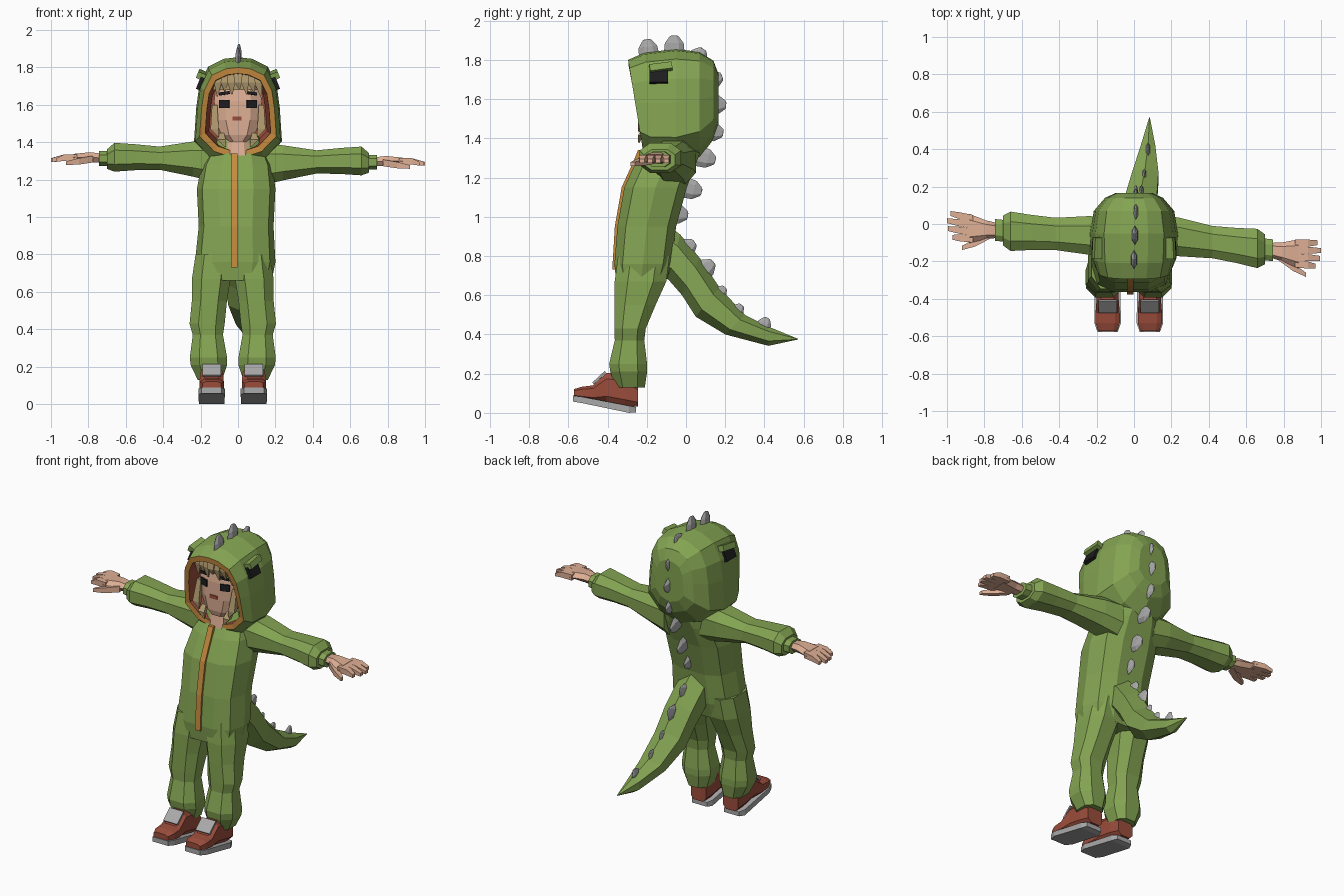
import bpy, bmesh, math
from mathutils import Vector, Matrix, Euler

if "Cube" in bpy.data.objects:
    bpy.data.objects.remove(bpy.data.objects["Cube"])


def material(name, r, g, b):
    m = bpy.data.materials.new(name)
    m.use_nodes = True
    m.diffuse_color = (r, g, b, 1)
    m.node_tree.nodes["Principled BSDF"].inputs["Base Color"].default_value = (r, g, b, 1)
    return m


GREEN = material("suit green", .23, .37, .085)
GREY = material("spike grey", .4, .4, .4)
SKIN = material("skin", .74, .43, .3)
RED = material("brick red", .33, .075, .045)
ORANGE = material("zip orange", .57, .26, .05)
HAIR = material("straw hair", .42, .31, .15)
BLACK = material("black", .012, .012, .014)

SQUARE = [(1, 1), (-1, 1), (-1, -1), (1, -1)]


def rounded(n, power=1.0, phase=0.0):
    """Unit cross-section; a power below one makes it boxier."""
    def soft(t):
        return math.copysign(abs(t) ** power, t)
    turns = [math.radians(phase) + math.tau * i / n for i in range(n)]
    return [(soft(math.cos(t)), soft(math.sin(t))) for t in turns]


def finish(name, bm, mats):
    bmesh.ops.recalc_face_normals(bm, faces=bm.faces)
    mesh = bpy.data.meshes.new(name)
    bm.to_mesh(mesh)
    bm.free()
    for m in mats:
        mesh.materials.append(m)
    obj = bpy.data.objects.new(name, mesh)
    bpy.context.collection.objects.link(obj)
    return obj


def add_loft(bm, rings, shape, bands=None):
    """Skin rings of (centre, u axis, v axis); bands gives a material slot per segment."""
    rows = [[bm.verts.new(Vector(c) + Vector(u) * a + Vector(v) * b) for a, b in shape]
            for c, u, v in rings]
    bands = bands or [0] * (len(rows) - 1)
    n = len(shape)
    for low, high, slot in zip(rows, rows[1:], bands):
        for i in range(n):
            j = (i + 1) % n
            bm.faces.new((low[i], low[j], high[j], high[i])).material_index = slot
    bm.faces.new(rows[0]).material_index = bands[0]
    bm.faces.new(rows[-1]).material_index = bands[-1]


def loft(name, rings, shape, *mats, bands=None):
    bm = bmesh.new()
    add_loft(bm, rings, shape, bands)
    return finish(name, bm, mats)


def level(z, x, y, rx, ry):
    return (x, y, z), (rx, 0, 0), (0, ry, 0)


def box(name, loc, size, rot, mat):
    bm = bmesh.new()
    turn = Euler([math.radians(a) for a in rot]).to_matrix().to_4x4()
    bmesh.ops.create_cube(bm, size=1, matrix=Matrix.Translation(loc) @ turn @ Matrix.Diagonal((*size, 1)))
    return finish(name, bm, [mat])


# Torso of the suit and its zip
loft("torso", [level(*r) for r in [
    (.66, -.02, -.23, .2, .13), (.76, -.015, -.22, .215, .15), (.95, -.01, -.2, .2, .155),
    (1.15, -.01, -.155, .21, .165), (1.28, -.005, -.1, .19, .16),
    (1.36, 0, -.06, .15, .15), (1.43, 0, -.05, .12, .14)]], rounded(10, .7), GREEN)
loft("zip", [level(z, -.02, y, .018, .01) for z, y in [
    (.73, -.366), (.95, -.353), (1.15, -.318), (1.28, -.259), (1.34, -.235)]], SQUARE, ORANGE)

# Hood: outer shell from back to rim, then orange edge and red lining going inward
half = [(0, 1), (.32, .97), (.68, .83), (.88, .5), (.95, .1), (1, -.5), (.62, -.83), (0, -1)]
hood_shape = half + [(-a, b) for a, b in half[-2:0:-1]]
loft("hood", [((0, y, z), (rx, 0, 0), (0, -lean, rz)) for y, z, rx, rz, lean in [
    (.165, 1.6, .1, .13, 0), (.14, 1.595, .155, .2, 0), (.07, 1.57, .215, .27, 0),
    (-.05, 1.555, .235, .3, 0), (-.19, 1.55, .228, .287, .02), (-.255, 1.555, .205, .245, .04),
    (-.252, 1.555, .175, .212, .04), (-.2, 1.555, .172, .208, .02), (-.1, 1.555, .155, .19, 0)]],
    hood_shape, GREEN, ORANGE, RED, bands=[0, 0, 0, 0, 0, 1, 2, 2])

# Head and neck
facet = rounded(8, .7, 22.5)
loft("head", [level(*r) for r in [
    (1.405, 0, -.18, .05, .045), (1.44, 0, -.165, .095, .072), (1.52, 0, -.155, .128, .085),
    (1.62, 0, -.15, .135, .09), (1.74, 0, -.14, .12, .085)]], facet, SKIN)
loft("neck", [level(1.31, 0, -.18, .075, .05), level(1.43, 0, -.17, .055, .04)], facet, SKIN)

# Face details
for side, s in (("left", 1), ("right", -1)):
    box(side + "_eye", (s * .073, -.235, 1.605), (.056, .009, .042), (0, 0, s * 18), BLACK)
    box(side + "_brow", (s * .073, -.234, 1.662), (.058, .009, .016), (0, s * 8, s * 18), BLACK)
box("mouth", (-.005, -.236, 1.528), (.05, .009, .022), (0, 0, 0), RED)

# Hair: cap, fringe and side locks
loft("hair_cap", [level(1.68, 0, -.15, .142, .1), level(1.76, 0, -.15, .115, .1)], facet, HAIR)
bm = bmesh.new()
for i, drop in enumerate([.11, .08, .1, .07, .1, .09, .12]):
    x = (i - 3) * .036
    y = -.263 + abs(x) * .25
    add_loft(bm, [level(1.775, x * .85, y + .01, .024, .014), level(1.72, x, y - .004, .021, .012),
                  level(1.755 - drop, x * 1.1 + .008, y, .003, .003)], SQUARE)
for s in (1, -1):
    for x, top, tip in ((.125, 1.6, 1.43), (.088, 1.45, 1.375)):
        add_loft(bm, [level(top, s * x, -.2, .014, .014), level(tip + .04, s * x, -.232, .022, .014),
                      level(tip, s * (x - .02), -.24, .003, .003)], SQUARE)
finish("fringe", bm, [HAIR])

# Arms with cuffs and hands, swung slightly around the body
for side, s in (("left", 1), ("right", -1)):
    def across(x, y, z, ry, rz):
        return (s * x, y - s * .1 * (x - .2), z - s * .01), (0, ry, 0), (0, 0, rz)

    loft(side + "_sleeve", [across(*r) for r in [
        (.12, -.06, 1.29, .11, .12), (.24, -.065, 1.3, .11, .1), (.42, -.075, 1.305, .092, .066),
        (.55, -.08, 1.31, .1, .074), (.66, -.085, 1.31, .112, .082), (.7, -.085, 1.3, .085, .056)]],
        rounded(8, .8, 22.5), GREEN)
    loft(side + "_cuff", [across(x, -.086, 1.303, .062, .042) for x in (.68, .742)],
         rounded(8, .8, 22.5), GREEN)
    bm = bmesh.new()
    add_loft(bm, [across(*r) for r in [
        (.72, -.087, 1.305, .038, .026), (.79, -.09, 1.31, .05, .03), (.88, -.092, 1.308, .078, .022)]],
        rounded(6, .8))
    for base, tip, reach in ((.055, .07, .98), (.019, .03, 1), (-.018, -.012, .995), (-.054, -.056, .97)):
        add_loft(bm, [across(.86, -.092 + base, 1.308, .019, .018),
                      across(.93, -.092 + (base + tip) / 2, 1.308, .019, .017),
                      across(reach, -.092 + tip, 1.295, .013, .01)], SQUARE)
    add_loft(bm, [across(.775, -.115, 1.3, .024, .018), across(.85, -.165, 1.288, .021, .017),
                  across(.92, -.2, 1.278, .011, .01)], SQUARE)
    finish(side + "_hand", bm, [SKIN])

# Legs and shoes
for side, s in (("left", 1), ("right", -1)):
    off = -.028
    loft(side + "_leg", [level(z, s * x + off, y, rx, ry) for z, x, y, rx, ry in [
        (.8, .105, -.215, .1, .14), (.67, .115, -.232, .11, .14), (.55, .125, -.26, .1, .112),
        (.43, .137, -.285, .1, .085), (.37, .133, -.288, .086, .08), (.25, .13, -.295, .106, .103),
        (.21, .128, -.292, .104, .1), (.13, .122, -.285, .07, .08)]], rounded(8, .8, 22.5), GREEN)
    foot = s * .113 + off

    def along(y, low, top, w):
        return (foot, y, (low + top) / 2), (w, 0, 0), (0, 0, (top - low) / 2)

    loft(side + "_shoe", [along(*r) for r in [
        (-.572, .08, .122, .052), (-.53, .07, .135, .068), (-.475, .06, .142, .068),
        (-.405, .05, .208, .062), (-.31, .03, .2, .062), (-.245, .03, .14, .055)]],
        rounded(8, .6, 22.5), RED)
    loft(side + "_sole", [along(*r) for r in [
        (-.577, .058, .088, .054), (-.53, .05, .082, .071),
        (-.29, 0, .036, .068), (-.255, .003, .03, .052)]], SQUARE, GREY)
    box(side + "_shoe_patch", (foot, -.442, .18), (.098, .085, .012), (43, 0, 0), GREY)

# Tail, defined by its top and bottom edges
tail = []
for ty, tz, by, bz, x, w in [
        (-.14, .99, -.17, .7, 0, .09), (-.03, .91, -.09, .68, .005, .105), (.07, .79, -.02, .6, .02, .105),
        (.17, .64, .05, .49, .035, .1), (.3, .5, .2, .4, .06, .082),
        (.42, .44, .42, .342, .075, .045), (.57, .378, .57, .374, .083, .002)]:
    tail.append(((x, (ty + by) / 2, (tz + bz) / 2), (w, 0, 0), (0, (ty - by) / 2, (tz - bz) / 2)))
loft("tail", tail, rounded(6, 1, 90), GREEN)

# Spikes down the spine: tip position and lean towards the back
bm = bmesh.new()
for x, y, z, lean in [
        (0, -.2, 1.905, -8), (.005, -.06, 1.925, 0), (.01, .09, 1.855, 35), (.01, .185, 1.715, 72),
        (.01, .205, 1.57, 92), (.01, .19, 1.425, 100), (.005, .15, 1.285, 106), (.005, .08, 1.125, 106),
        (.005, .01, 1.005, 100), (.01, .045, .87, 55), (.025, .14, .77, 50),
        (.04, .2, .64, 45), (.055, .285, .55, 40), (.075, .415, .485, 25)]:
    a = math.radians(lean)
    out, flow = Vector((0, math.sin(a), math.cos(a))), Vector((0, math.cos(a), -math.sin(a)))
    size = .72 if z < .7 else 1
    add_loft(bm, [(Vector((x, y, z)) - out * d * size, (.34 * r * size, 0, 0), flow * r * size)
                  for d, r in ((.12, .056), (.04, .048), (.004, .022), (0, .012))], rounded(6, 1, 90))
finish("spine_spikes", bm, [GREY])

# Eyes on the hood with heavy lids
for side, s in (("left", 1), ("right", -1)):
    box(side + "_hood_eye", (s * .196, -.138, 1.712), (.035, .095, .07), (0, -s * 22, 0), BLACK)
    box(side + "_hood_lid", (s * .188, -.128, 1.757), (.06, .115, .036), (8, -s * 22, 0), GREEN)
